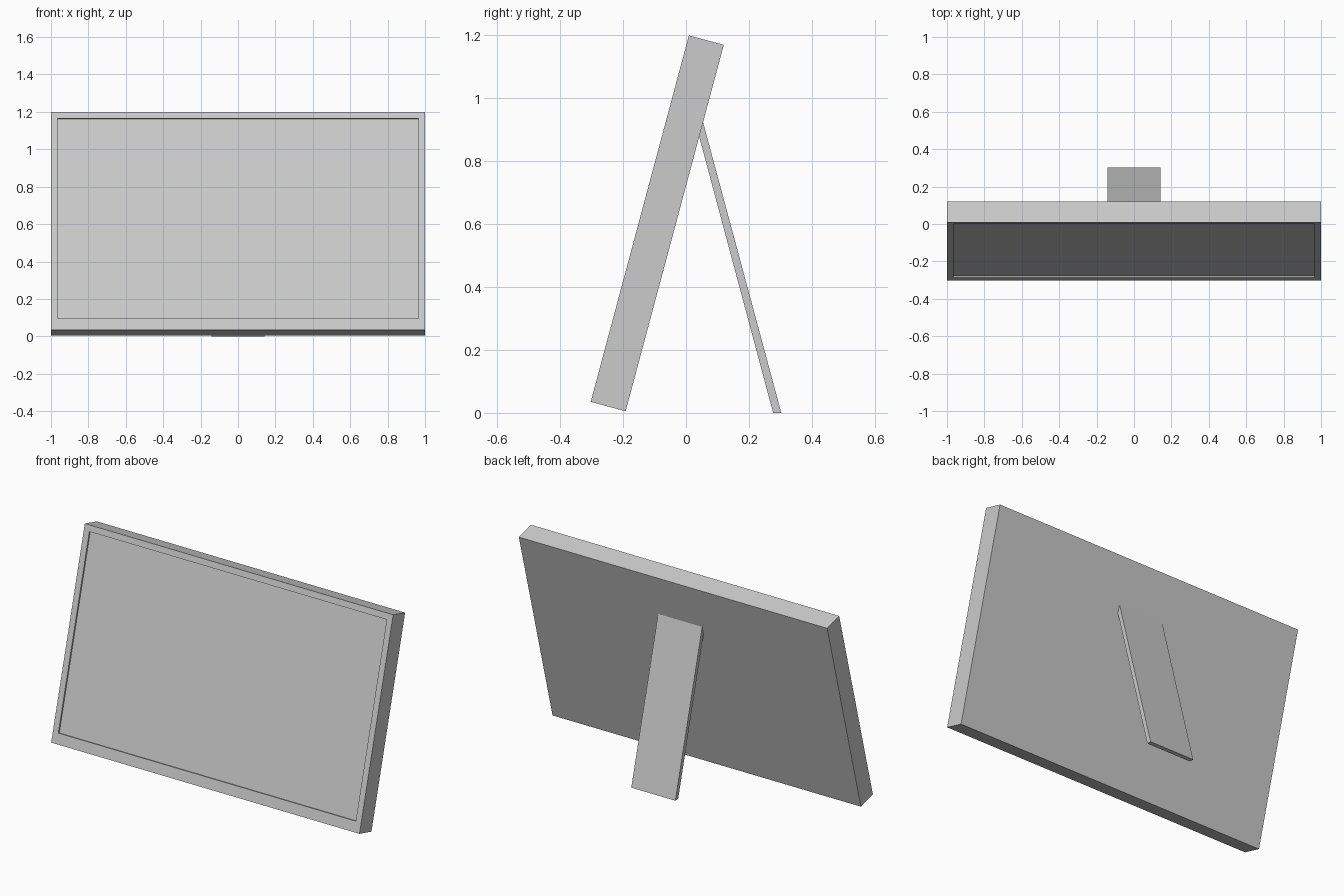
import bpy
import bmesh
from math import radians
from mathutils import Matrix, Vector

cube = bpy.data.objects.get("Cube")
if cube:
    bpy.data.objects.remove(cube, do_unlink=True)

grey = bpy.data.materials.new("plain grey")
grey.use_nodes = True
colour = (0.6, 0.6, 0.6, 1)
grey.diffuse_color = colour
grey.node_tree.nodes["Principled BSDF"].inputs["Base Color"].default_value = colour


def add_object(name, bm):
    bmesh.ops.recalc_face_normals(bm, faces=bm.faces)
    mesh = bpy.data.meshes.new(name)
    bm.to_mesh(mesh)
    bm.free()
    mesh.materials.append(grey)
    obj = bpy.data.objects.new(name, mesh)
    bpy.context.collection.objects.link(obj)
    return obj


# Picture frame: upright box with a shallow recess in its front, tilted back
width, height, depth = 2.0, 1.206, 0.115
border, bottom_border, recess = 0.05, 0.061, 0.01
bm = bmesh.new()
bmesh.ops.create_cube(bm, size=1, matrix=Matrix.Translation((0, depth / 2, height / 2))
                      @ Matrix.Diagonal((width, depth, height, 1)))
bm.normal_update()
front = min(bm.faces, key=lambda f: f.normal.y)
bmesh.ops.inset_region(bm, faces=[front], thickness=border)
for v in front.verts:
    if v.co.z < height / 2:
        v.co.z = bottom_border
panel = bmesh.ops.extrude_discrete_faces(bm, faces=[front])["faces"][0]
bmesh.ops.translate(bm, verts=panel.verts, vec=(0, recess, 0))
frame = add_object("picture_frame", bm)
frame.location = (0, -0.303, 0.035)
frame.rotation_euler.x = radians(-15)

# Easel leg: side profile extruded across, cut flat at the floor and flush on the back
half = 0.143
profile = [(0.277, 0), (0.303, 0), (0.054, 0.925), (0.042, 0.878)]
bm = bmesh.new()
side = bm.faces.new([bm.verts.new((-half, y, z)) for y, z in profile])
extruded = bmesh.ops.extrude_face_region(bm, geom=[side])["geom"]
bmesh.ops.translate(bm, vec=Vector((2 * half, 0, 0)),
                    verts=[g for g in extruded if isinstance(g, bmesh.types.BMVert)])
add_object("easel_leg", bm)
